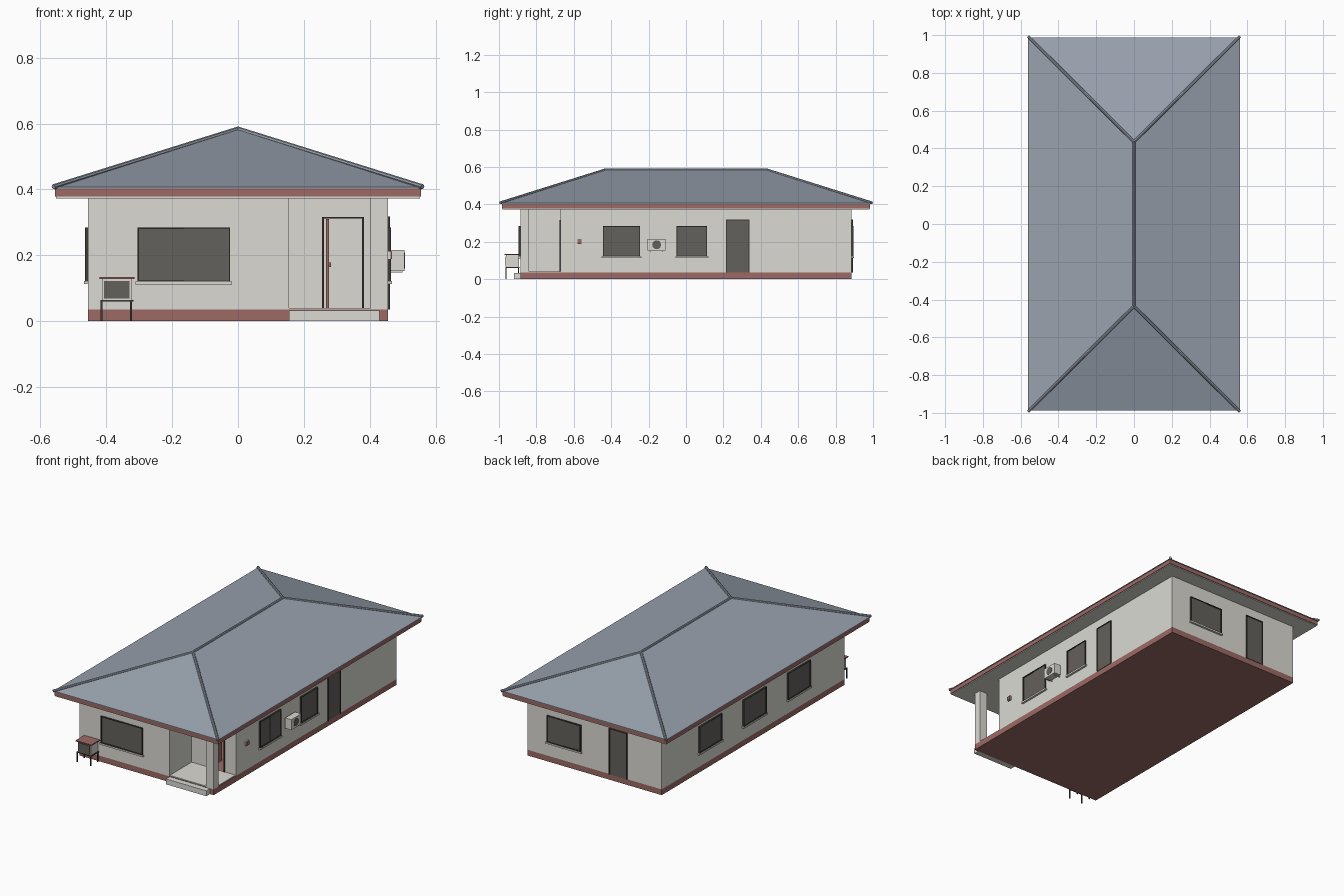
import bpy, bmesh, math
from mathutils import Vector

cube = bpy.data.objects.get("Cube")
if cube:
    bpy.data.objects.remove(cube, do_unlink=True)


def material(name, r, g, b):
    lin = [((c / 255 + 0.055) / 1.055) ** 2.4 for c in (r, g, b)] + [1.0]
    m = bpy.data.materials.new(name)
    m.use_nodes = True
    m.diffuse_color = lin
    m.node_tree.nodes["Principled BSDF"].inputs["Base Color"].default_value = lin
    return m


WALL = material("plaster cream", 219, 218, 211)
RED = material("brick red", 156, 106, 101)
ROOF = material("roof slate blue", 152, 161, 173)
GLASS = material("dark glass", 100, 97, 92)
FRAME = material("dark frame", 62, 60, 57)


def finish(name, bm, mat):
    bmesh.ops.recalc_face_normals(bm, faces=bm.faces)
    mesh = bpy.data.meshes.new(name)
    bm.to_mesh(mesh)
    bm.free()
    mesh.materials.append(mat)
    ob = bpy.data.objects.new(name, mesh)
    bpy.context.collection.objects.link(ob)
    return ob


def box(name, x, y, z, mat):
    """Box from (min, max) spans on each axis."""
    bm = bmesh.new()
    bmesh.ops.create_cube(bm, size=1)
    for v in bm.verts:
        v.co = [s[0] + (c + 0.5) * (s[1] - s[0]) for c, s in zip(v.co, (x, y, z))]
    return finish(name, bm, mat)


def rod(name, a, b, radius, mat, sides=8):
    a, b = Vector(a), Vector(b)
    bm = bmesh.new()
    bmesh.ops.create_cone(bm, cap_ends=True, segments=sides, radius1=radius,
                          radius2=radius, depth=(b - a).length)
    turn = (b - a).to_track_quat('Z', 'Y')
    for v in bm.verts:
        v.co = turn @ v.co + (a + b) / 2
    return finish(name, bm, mat)


# Main dimensions
WX, WY = 0.455, 0.885          # outer wall half sizes
PX, PY = 0.155, -0.67          # inner corner of the porch
FLOOR, TOP, T = 0.035, 0.377, 0.03
H = (FLOOR, TOP)


def on_wall(name, side, span, z, depth, mat):
    """Box fixed on an outer wall; depth is measured outwards from it."""
    plane, sign = (WX if side[1] == "x" else WY), (1 if side[0] == "+" else -1)
    out = sorted(sign * (plane + d) for d in depth)
    if side[1] == "x":
        return box(name, out, span, z, mat)
    return box(name, span, out, z, mat)


# Plinth, walls and porch
box("plinth", (-WX, WX), (-WY, WY), (0, FLOOR), RED)
box("front_wall", (-WX, PX), (-WY, -WY + T), H, WALL)
box("left_wall", (-WX, -WX + T), (-WY + T, WY - T), H, WALL)
box("back_wall", (-WX, WX), (WY - T, WY), H, WALL)
box("right_wall", (WX - T, WX), (PY, WY - T), H, WALL)
box("porch_side_wall", (PX - T, PX), (-WY + T, PY + T), H, WALL)
D0, D1, DTOP = 0.255, 0.382, 0.317
box("porch_back_wall_left", (PX, D0), (PY, PY + T), H, WALL)
box("porch_back_wall_right", (D1, WX - T), (PY, PY + T), H, WALL)
box("porch_back_wall_lintel", (D0, D1), (PY, PY + T), (DTOP, TOP), WALL)
box("porch_floor", (PX, WX - 0.003), (-WY + 0.003, PY), (FLOOR, 0.04), WALL)
box("porch_column", (0.402, WX), (-WY, -0.84), H, WALL)
box("porch_step", (PX, 0.43), (-0.92, -WY), (0, FLOOR - 0.002), WALL)

# Front door: frame and open leaf
for i, x in enumerate((D0, D1 - 0.006)):
    box(f"front_door_jamb_{i}", (x, x + 0.006), (PY - 0.005, PY + T), (0.04, DTOP), FRAME)
box("front_door_head", (D0, D1), (PY - 0.005, PY + T), (DTOP - 0.006, DTOP), FRAME)
box("front_door_leaf", (0.268, 0.277), (PY + 0.01, PY + 0.12), (0.038, DTOP - 0.007), RED)
box("front_door_handle", (0.277, 0.283), (PY + 0.095, PY + 0.11), (0.165, 0.178), RED)


# Sliding windows with sills
def window(name, side, a, b, z0=0.122, z1=0.284):
    mid, f = (a + b) / 2, 0.004
    on_wall(name + "_pane_inner", side, (a + f, mid), (z0 + f, z1 - f), (-0.01, 0.003), GLASS)
    on_wall(name + "_pane_outer", side, (mid, b - f), (z0 + f, z1 - f), (-0.01, 0.006), GLASS)
    for part, s in (("left", (a, a + f)), ("right", (b - f, b))):
        on_wall(f"{name}_frame_{part}", side, s, (z0, z1), (-0.01, 0.01), FRAME)
    for part, z in (("bottom", (z0, z0 + f)), ("top", (z1 - f, z1))):
        on_wall(f"{name}_frame_{part}", side, (a, b), z, (-0.01, 0.01), FRAME)
    on_wall(name + "_sill", side, (a - 0.006, b + 0.006), (z0 - 0.009, z0), (0, 0.013), WALL)


window("front_window", "-y", -0.305, -0.024, 0.12)
window("right_window_front", "+x", -0.445, -0.245)
window("right_window_rear", "+x", -0.05, 0.113)
window("back_window", "+y", 0.09, 0.32)
for i, y in enumerate((0.42, -0.009, -0.438)):
    window(f"left_window_{i}", "-x", y - 0.11, y + 0.11)


# Side and back doors
def door(name, side, a, b):
    on_wall(name + "_panel", side, (a + 0.005, b - 0.005), (FLOOR, 0.313), (-0.01, 0.003), GLASS)
    for part, s in (("left", (a, a + 0.005)), ("right", (b - 0.005, b))):
        on_wall(f"{name}_jamb_{part}", side, s, (FLOOR, 0.318), (-0.01, 0.007), FRAME)
    on_wall(name + "_head", side, (a, b), (0.313, 0.318), (-0.01, 0.007), FRAME)


door("side_door", "+x", 0.215, 0.34)
door("back_door", "+y", -0.222, -0.1)

# Air conditioner and meter
AY = -0.157
on_wall("air_conditioner", "+x", (AY - 0.048, AY + 0.048), (0.152, 0.216), (0.008, 0.05), WALL)
for i, y in enumerate((AY - 0.035, AY + 0.03)):
    on_wall(f"air_conditioner_bracket_{i}", "+x", (y, y + 0.005), (0.147, 0.152), (0, 0.045), WALL)
rod("air_conditioner_fan", (WX + 0.045, AY, 0.184), (WX + 0.052, AY, 0.184), 0.024, GLASS, 12)
on_wall("meter_box", "+x", (-0.582, -0.556), (0.187, 0.213), (0, 0.008), WALL)
on_wall("meter_cover", "+x", (-0.58, -0.558), (0.189, 0.211), (0.008, 0.012), RED)

# Letter box on legs beside the front wall
box("letterbox_body", (-0.412, -0.324), (-0.962, -0.893), (0.064, 0.128), WALL)
box("letterbox_front", (-0.407, -0.329), (-0.966, -0.962), (0.069, 0.122), GLASS)
box("letterbox_lid", (-0.421, -0.315), (-0.97, -0.887), (0.128, 0.134), RED)
box("letterbox_tray", (-0.418, -0.318), (-0.966, -0.89), (0.059, 0.064), FRAME)
for i, (x, y) in enumerate((x, y) for x in (-0.415, -0.325) for y in (-0.962, -0.896)):
    box(f"letterbox_leg_{i}", (x - 0.003, x + 0.003), (y - 0.003, y + 0.003), (0, 0.06), FRAME)

# Hip roof with soffit, fascia and caps
EX, EY, EZ, RY, RZ = 0.56, 0.988, 0.407, 0.435, 0.585
box("soffit", (-EX + 0.008, EX - 0.008), (-EY + 0.008, EY - 0.008), (0.373, 0.38), WALL)
box("fascia", (-EX + 0.004, EX - 0.004), (-EY + 0.004, EY - 0.004), (0.378, EZ - 0.003), RED)
bm = bmesh.new()
corners = [(sx * EX, sy * EY) for sx, sy in ((-1, -1), (1, -1), (1, 1), (-1, 1))]
low = [bm.verts.new((x, y, EZ - 0.004)) for x, y in corners]
eave = [bm.verts.new((x, y, EZ)) for x, y in corners]
south, north = (bm.verts.new((0, y, RZ)) for y in (-RY, RY))
bm.faces.new(low)
for i in range(4):
    j = (i + 1) % 4
    bm.faces.new((low[i], low[j], eave[j], eave[i]))
bm.faces.new((eave[0], eave[1], south))
bm.faces.new((eave[1], eave[2], north, south))
bm.faces.new((eave[2], eave[3], north))
bm.faces.new((eave[3], eave[0], south, north))
finish("roof", bm, ROOF)
rod("ridge_cap", (0, -RY, RZ - 0.002), (0, RY, RZ - 0.002), 0.008, ROOF)
for i, (x, y) in enumerate(corners):
    end = (x, math.copysign(EY + 0.005, y), EZ + 0.001)
    rod(f"hip_cap_{i}", (0, math.copysign(RY, y), RZ - 0.002), end, 0.008, ROOF)
